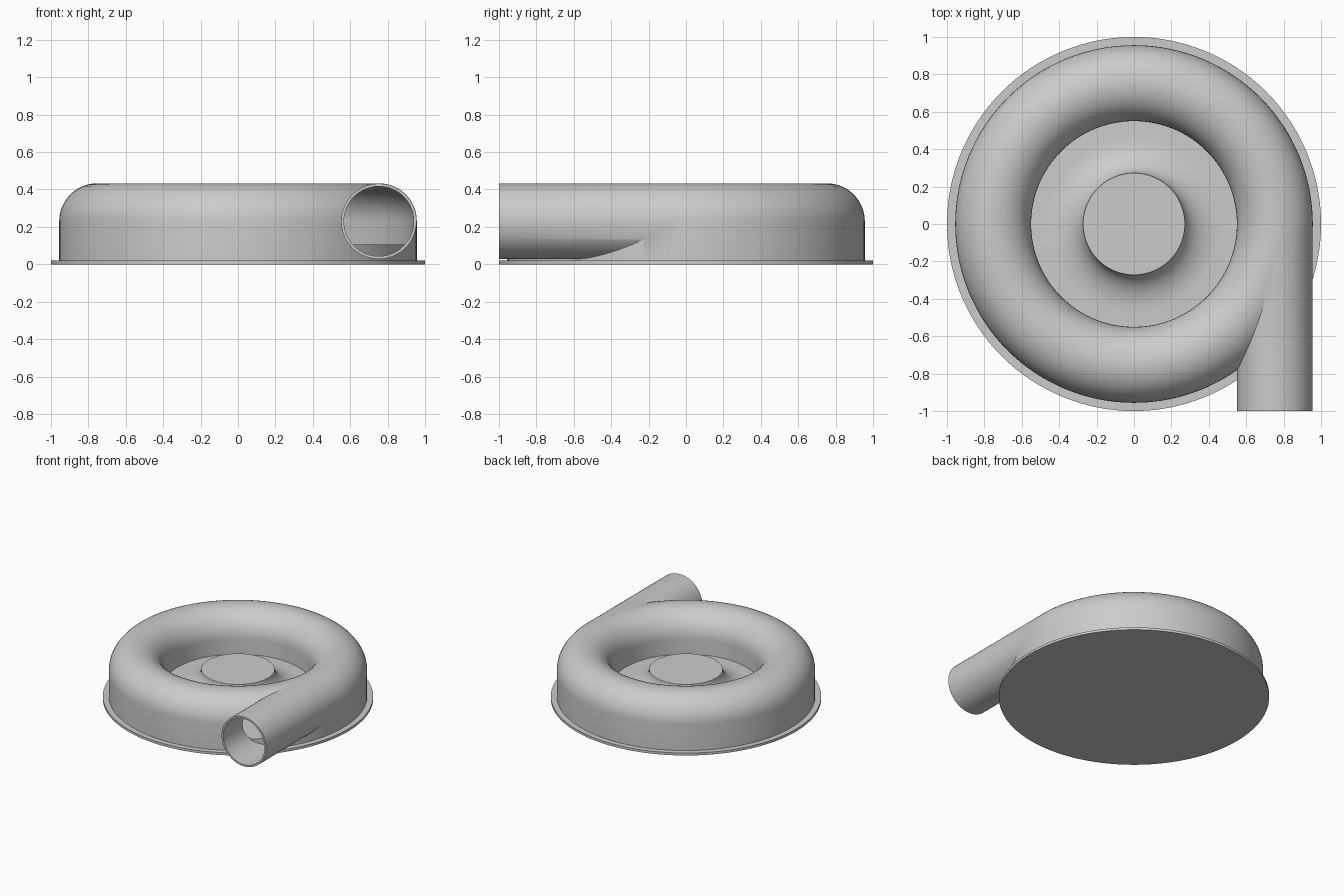
import bpy, bmesh, math
from mathutils import Matrix

cube = bpy.data.objects.get("Cube")
if cube:
    bpy.data.objects.remove(cube, do_unlink=True)

grey = bpy.data.materials.new("plain_grey")
grey.use_nodes = True
colour = (0.6, 0.6, 0.6, 1)
grey.diffuse_color = colour
grey.node_tree.nodes["Principled BSDF"].inputs["Base Color"].default_value = colour

TUBE_X, TUBE_Z, TUBE_R, WALL = 0.753, 0.23, 0.203, 0.015
FLOOR = 0.105


def finish(name, bm):
    bmesh.ops.remove_doubles(bm, verts=bm.verts, dist=1e-5)
    bmesh.ops.recalc_face_normals(bm, faces=bm.faces)
    mesh = bpy.data.meshes.new(name)
    bm.to_mesh(mesh)
    bm.free()
    mesh.materials.append(grey)
    obj = bpy.data.objects.new(name, mesh)
    bpy.context.collection.objects.link(obj)
    return obj


def lathe(name, profile, closed=False, steps=128):
    """Spin (radius, height) points around the vertical axis."""
    bm = bmesh.new()
    verts = [bm.verts.new((r, 0, z)) for r, z in profile]
    edges = [bm.edges.new(pair) for pair in zip(verts, verts[1:])]
    if closed:
        edges.append(bm.edges.new((verts[-1], verts[0])))
    bmesh.ops.spin(bm, geom=verts + edges, axis=(0, 0, 1), cent=(0, 0, 0),
                   angle=math.tau, steps=steps)
    return finish(name, bm)


def arch(radius, bottom):
    """Arched cross-section: straight walls under a half circle."""
    top = [(TUBE_X + radius * math.cos(math.pi * i / 24),
            TUBE_Z + radius * math.sin(math.pi * i / 24)) for i in range(25)]
    return [(TUBE_X + radius, bottom)] + top + [(TUBE_X - radius, bottom)]


def rod(name, radius, y0, y1):
    """Solid cylinder along y at the outlet."""
    bm = bmesh.new()
    place = (Matrix.Translation((TUBE_X, (y0 + y1) / 2, TUBE_Z))
             @ Matrix.Rotation(math.pi / 2, 4, "X"))
    bmesh.ops.create_cone(bm, cap_ends=True, segments=64, radius1=radius,
                          radius2=radius, depth=y1 - y0, matrix=place)
    return finish(name, bm)


def combine(target, other, operation):
    mod = target.modifiers.new(operation.lower(), "BOOLEAN")
    mod.object = other
    mod.operation = operation
    mod.solver = "EXACT"
    bpy.context.view_layer.objects.active = target
    bpy.ops.object.modifier_apply(modifier=mod.name)
    bpy.data.objects.remove(other, do_unlink=True)


# Flat mounting plate
plate = lathe("base_plate", [(0, 0), (1, 0), (1, 0.02), (0, 0.02)])

# Raised floor with a flared centre hub
flare = [(0.472 - 0.2 * math.cos(a), 0.24 - 0.135 * math.sin(a))
         for a in (math.pi / 2 * i / 12 for i in range(13))]
hub = lathe("hub_and_floor", [(0, 0.24)] + flare + [(0.945, FLOOR), (0.945, 0.015)])

# Hollow ring casing joined to its straight outlet pipe
casing = lathe("casing_with_outlet", arch(TUBE_R, 0.015), closed=True)
combine(casing, rod("outlet", TUBE_R - 0.0015, -1, 0), "UNION")
combine(casing, lathe("cavity", arch(TUBE_R - WALL, -0.05), closed=True), "DIFFERENCE")
combine(casing, rod("bore", TUBE_R - WALL - 0.0015, -1.1, 0), "DIFFERENCE")

for obj in (plate, hub, casing):
    bpy.ops.object.select_all(action="DESELECT")
    obj.select_set(True)
    bpy.context.view_layer.objects.active = obj
    bpy.ops.object.shade_smooth_by_angle(angle=math.radians(30))
